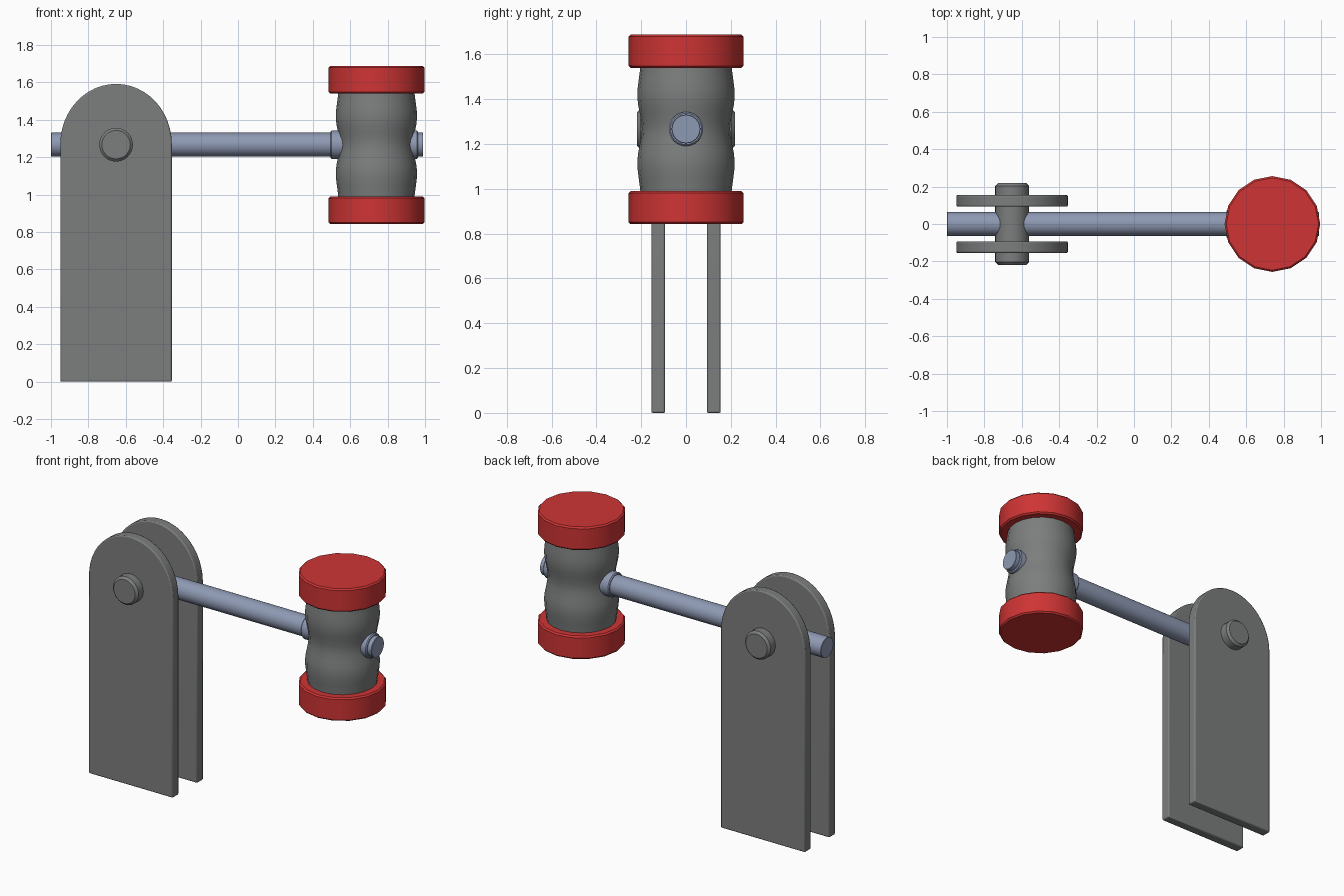
import bpy, math
from mathutils import Matrix, Vector

if "Cube" in bpy.data.objects:
    bpy.data.objects.remove(bpy.data.objects["Cube"])

AXIS_Z = 1.267   # height of handle and pivot
HEAD_X = 0.74


def material(name, rgb):
    m = bpy.data.materials.new(name)
    m.diffuse_color = (*rgb, 1)
    m.use_nodes = True
    m.node_tree.nodes["Principled BSDF"].inputs["Base Color"].default_value = m.diffuse_color
    return m


GREY = material("dark grey", (0.20, 0.21, 0.205))
RED = material("red", (0.62, 0.034, 0.034))
STEEL = material("blue steel", (0.27, 0.32, 0.45))


def finish(name, verts, faces, mat, angle=40):
    me = bpy.data.meshes.new(name)
    me.from_pydata(verts, [], faces)
    me.materials.append(mat)
    ob = bpy.data.objects.new(name, me)
    bpy.context.collection.objects.link(ob)
    bpy.ops.object.select_all(action='DESELECT')
    ob.select_set(True)
    bpy.context.view_layer.objects.active = ob
    bpy.ops.object.shade_smooth_by_angle(angle=math.radians(angle))
    return ob


def turned(name, profile, mat, place, sides):
    """Solid of revolution from (radius, height) pairs, bottom to top."""
    n = len(profile)
    step = 2 * math.pi / sides
    verts = [tuple(place @ Vector((r * math.cos(k * step), r * math.sin(k * step), h)))
             for r, h in profile for k in range(sides)]
    faces = [(i * sides + k, i * sides + (k + 1) % sides,
              (i + 1) * sides + (k + 1) % sides, (i + 1) * sides + k)
             for i in range(n - 1) for k in range(sides)]
    faces.append(tuple(reversed(range(sides))))
    faces.append(tuple(range((n - 1) * sides, n * sides)))
    return finish(name, verts, faces, mat)


def rod_profile(r, a, b, bev):
    return [(r - bev, a), (r, a + bev), (r, b - bev), (r - bev, b)]


UP = Matrix.Identity(3)
ALONG_X = Matrix.Rotation(math.pi / 2, 3, 'Y')
ALONG_Y = Matrix.Rotation(-math.pi / 2, 3, 'X')

# Support plates with rounded tops
for name, y in (("front_plate", -0.124), ("back_plate", 0.124)):
    outline = [(-0.298, 0), (0.298, 0)]
    outline += [(0.298 * math.cos(math.pi * k / 24), 1.27 + 0.322 * math.sin(math.pi * k / 24))
                for k in range(25)]
    n = len(outline)
    verts = [(x - 0.652, y + s * 0.031, z) for s in (-1, 1) for x, z in outline]
    faces = [tuple(range(n)), tuple(reversed(range(n, 2 * n)))]
    faces += [(k, k + n, (k + 1) % n + n, (k + 1) % n) for k in range(n)]
    ob = finish(name, verts, faces, GREY)
    bev = ob.modifiers.new("edge bevel", 'BEVEL')
    bev.width = 0.007
    bev.segments = 2
    bev.limit_method = 'ANGLE'

# Pivot pin
pin = turned("pivot_pin", rod_profile(0.09, -0.218, 0.218, 0.014), GREY, ALONG_Y, 32)
pin.location = (-0.652, 0, AXIS_Z)

# Handle and its collar through the head
handle = turned("handle", rod_profile(0.064, -1.0, 0.99, 0.002), STEEL, ALONG_X, 32)
collar = turned("handle_collar", rod_profile(0.076, 0.495, 0.962, 0.006), STEEL, ALONG_X, 32)
for ob in (handle, collar):
    ob.location.z = AXIS_Z

# Hammer head: waisted body
half = [(0.197, 0.0), (0.199, 0.03), (0.206, 0.07), (0.213, 0.105),
        (0.217, 0.14), (0.216, 0.18), (0.211, 0.22), (0.205, 0.265), (0.203, 0.29)]
body = [(r, -h) for r, h in reversed(half[1:])] + half
head = turned("head_body", body, GREY, UP, 20)
head.location = (HEAD_X, 0, AXIS_Z)

# Red striking caps
for name, z in (("lower_cap", 0.842), ("upper_cap", 1.54)):
    cap = turned(name, rod_profile(0.256, 0, 0.148, 0.009), RED, UP, 16)
    cap.location = (HEAD_X, 0, z)
